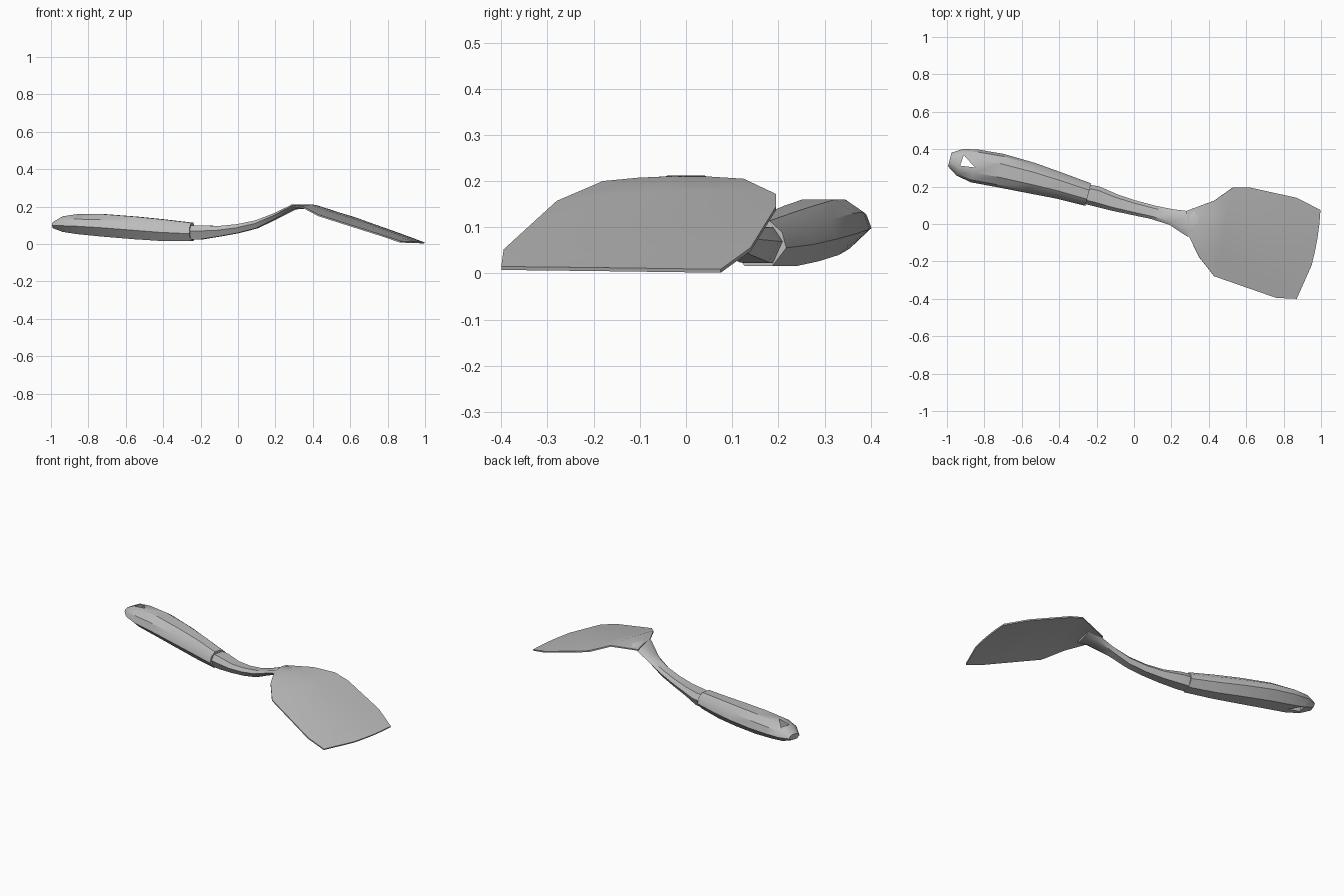
import bpy, bmesh
from mathutils import Vector

cube = bpy.data.objects.get("Cube")
if cube:
    bpy.data.objects.remove(cube, do_unlink=True)

grey = bpy.data.materials.new("plain grey")
grey.use_nodes = True
COLOUR = (0.5, 0.5, 0.5, 1)
grey.diffuse_color = COLOUR
grey.node_tree.nodes["Principled BSDF"].inputs["Base Color"].default_value = COLOUR

ACROSS = Vector((0.25, 0.968, 0))  # sideways direction of handle and neck


def add_object(name, bm):
    mesh = bpy.data.meshes.new(name)
    bm.to_mesh(mesh)
    bm.free()
    mesh.materials.append(grey)
    obj = bpy.data.objects.new(name, mesh)
    bpy.context.collection.objects.link(obj)
    return obj


def activate(obj):
    bpy.ops.object.select_all(action="DESELECT")
    obj.select_set(True)
    bpy.context.view_layer.objects.active = obj


def smooth(obj, angle=0.6):
    activate(obj)
    bpy.ops.object.shade_smooth_by_angle(angle=angle)


def apply(obj, mod):
    activate(obj)
    bpy.ops.object.modifier_apply(modifier=mod.name)


def loft(name, stations, profile):
    """Skin a cross-section along (x, y, half width, bottom, top) stations."""
    bm = bmesh.new()
    rings = []
    for x, y, half, low, high in stations:
        rings.append([bm.verts.new(Vector((x, y, low + (high - low) * v)) + ACROSS * half * u)
                      for u, v in profile])
    count = len(profile)
    for a, b in zip(rings, rings[1:]):
        for i in range(count):
            j = (i + 1) % count
            bm.faces.new((a[i], a[j], b[j], b[i]))
    bm.faces.new(rings[0])
    bm.faces.new(rings[-1])
    bmesh.ops.recalc_face_normals(bm, faces=bm.faces)
    return add_object(name, bm)


# Handle: faceted grip, flatter on top, narrowing underneath
grip_profile = [(-1, 0.4), (-0.85, 0.75), (-0.4, 1), (0.4, 1),
                (0.85, 0.75), (1, 0.4), (0.5, 0), (-0.5, 0)]
handle = loft("handle", [
    (-0.985, 0.345, 0.038, 0.085, 0.118),
    (-0.93, 0.33, 0.074, 0.065, 0.148),
    (-0.85, 0.31, 0.09, 0.053, 0.16),
    (-0.72, 0.287, 0.091, 0.04, 0.16),
    (-0.55, 0.246, 0.083, 0.026, 0.147),
    (-0.4, 0.205, 0.071, 0.016, 0.132),
    (-0.245, 0.157, 0.062, 0.016, 0.114)], grip_profile)

# Triangular hanging hole
bm = bmesh.new()
tri = [bm.verts.new((x, y, -0.1)) for x, y in [(-0.93, 0.312), (-0.85, 0.302), (-0.91, 0.368)]]
face = bm.faces.new(tri)
lifted = bmesh.ops.extrude_face_region(bm, geom=[face])["geom"]
bmesh.ops.translate(bm, vec=(0, 0, 0.5), verts=[g for g in lifted if isinstance(g, bmesh.types.BMVert)])
bmesh.ops.recalc_face_normals(bm, faces=bm.faces)
cutter = add_object("hole_cutter", bm)
cutter.hide_render = True
cut = handle.modifiers.new("hole", "BOOLEAN")
cut.object = cutter
cut.solver = "EXACT"
apply(handle, cut)
bpy.data.objects.remove(cutter, do_unlink=True)
smooth(handle)

# Neck: slim stem rising to the blade
neck_profile = [(-1, 0.6), (-0.6, 1), (0.6, 1), (1, 0.6), (0.6, 0), (-0.6, 0)]
neck = loft("neck", [
    (-0.27, 0.163, 0.052, 0.022, 0.1),
    (-0.2, 0.148, 0.055, 0.024, 0.1),
    (-0.1, 0.114, 0.046, 0.04, 0.096),
    (0.0, 0.087, 0.04, 0.058, 0.106),
    (0.1, 0.063, 0.037, 0.084, 0.127),
    (0.2, 0.037, 0.043, 0.132, 0.165),
    (0.3, 0.0, 0.068, 0.185, 0.212),
    (0.36, -0.01, 0.07, 0.19, 0.206)], neck_profile)
smooth(neck)

# Blade: thin sheet skinned over ribs running from left to right edge
ribs = [((0.28, 0.07, 0.198), (0.29, -0.06, 0.207)),
        ((0.43, 0.125, 0.205), (0.35, -0.18, 0.2)),
        ((0.53, 0.195, 0.172), (0.43, -0.28, 0.157)),
        ((0.62, 0.195, 0.145), (0.76, -0.395, 0.052)),
        ((0.87, 0.14, 0.056), (0.87, -0.4, 0.015)),
        ((0.997, 0.075, 0.009), (0.95, -0.22, 0.013))]
crowns = [0.008, 0.008, 0.014, 0.015, 0.01, 0]
STEPS = 4
bm = bmesh.new()
rows = []
for (a, b), crown in zip(ribs, crowns):
    row = []
    for i in range(STEPS + 1):
        t = i / STEPS
        p = Vector(a).lerp(Vector(b), t)
        bulge = 4 * t * (1 - t)
        p.z += crown * bulge
        if crown == 0:
            p.x += 0.008 * bulge
        row.append(bm.verts.new(p))
    rows.append(row)
for a, b in zip(rows, rows[1:]):
    for i in range(STEPS):
        bm.faces.new((a[i], a[i + 1], b[i + 1], b[i]))
blade = add_object("blade", bm)
shell = blade.modifiers.new("thickness", "SOLIDIFY")
shell.thickness = 0.008
shell.offset = -1
apply(blade, shell)
smooth(blade)
